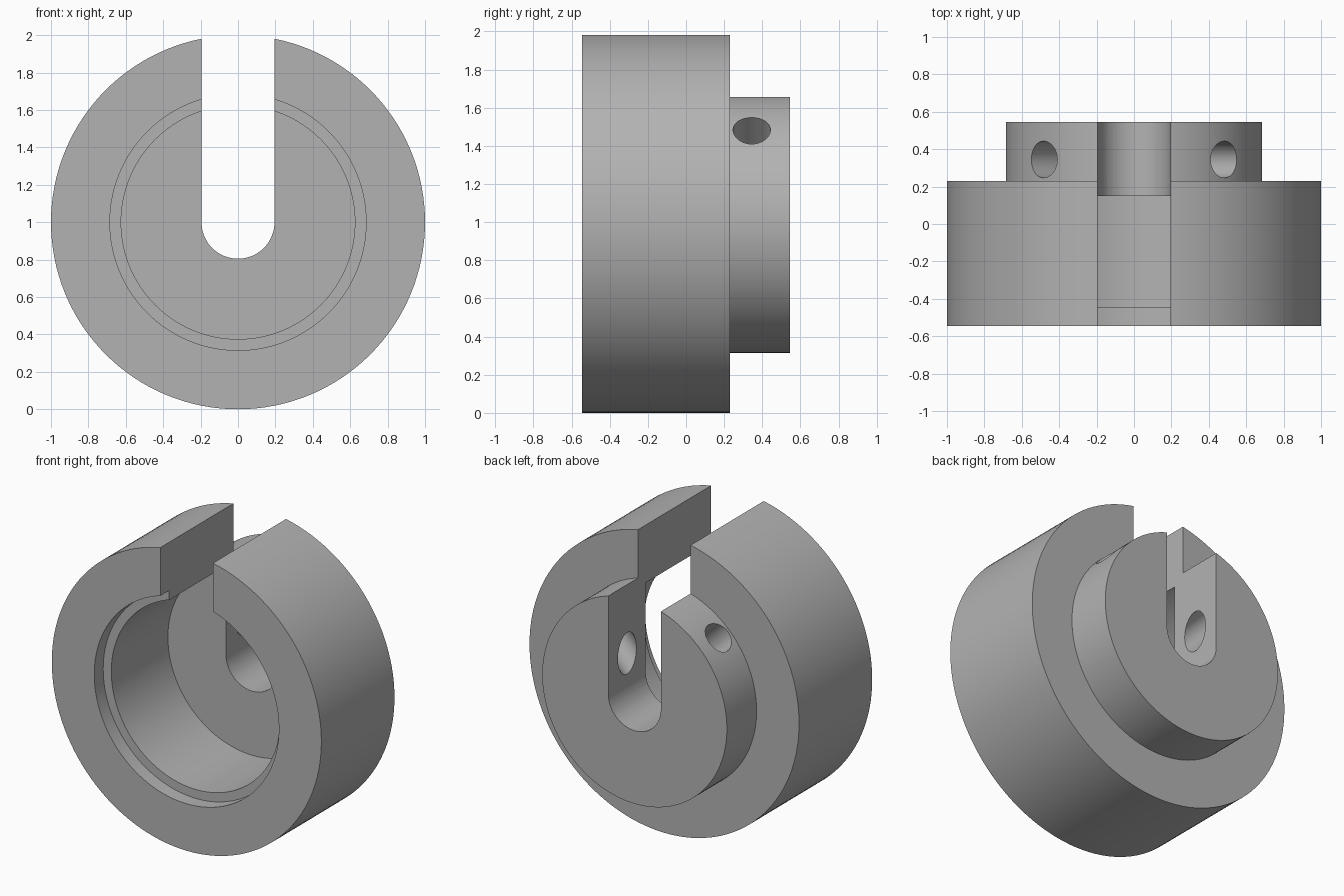
import bpy, bmesh, math
from mathutils import Matrix, Vector

cube = bpy.data.objects.get("Cube")
if cube:
    bpy.data.objects.remove(cube, do_unlink=True)

CENTRE = Vector((0, 0, 1))
SLOT = 0.195

grey = bpy.data.materials.new("plain grey")
grey.use_nodes = True
grey.diffuse_color = (0.45, 0.45, 0.45, 1)
grey.node_tree.nodes["Principled BSDF"].inputs["Base Color"].default_value = grey.diffuse_color


def lathe(name, profile, origin, direction, steps):
    """Revolve (radius, distance) points about a line; ends lie on the axis."""
    bm = bmesh.new()
    verts = [bm.verts.new((r, 0, d)) for r, d in profile]
    edges = [bm.edges.new(pair) for pair in zip(verts, verts[1:])]
    bmesh.ops.spin(bm, geom=verts + edges, cent=(0, 0, 0), axis=(0, 0, 1),
                   angle=math.tau, steps=steps, use_duplicate=False)
    bmesh.ops.remove_doubles(bm, verts=bm.verts, dist=1e-5)
    turn = Vector(direction).to_track_quat('Z', 'Y').to_matrix().to_4x4()
    bm.transform(Matrix.Translation(origin) @ turn)
    return finish(name, bm)


def finish(name, bm):
    bmesh.ops.recalc_face_normals(bm, faces=bm.faces)
    mesh = bpy.data.meshes.new(name)
    bm.to_mesh(mesh)
    bm.free()
    mesh.materials.append(grey)
    obj = bpy.data.objects.new(name, mesh)
    bpy.context.collection.objects.link(obj)
    return obj


# Stepped collar: wide ring, narrow hub behind, stepped blind bore in front
collar = lathe("slotted_collar", [
    (0, 0.15), (0.625, 0.15), (0.625, -0.45), (0.685, -0.45), (0.685, -0.545),
    (1, -0.545), (1, 0.23), (0.685, 0.23), (0.685, 0.545), (0, 0.545)],
    CENTRE, (0, 1, 0), 128)

# Round-bottomed slot, open at the top
bm = bmesh.new()
arc = [math.pi + math.pi * i / 32 for i in range(33)]
outline = [(SLOT * math.cos(a), 1 + SLOT * math.sin(a)) for a in arc]
outline += [(SLOT, 2.2), (-SLOT, 2.2)]
face = bm.faces.new([bm.verts.new((x, -0.8, z)) for x, z in outline])
wall = bmesh.ops.extrude_face_region(bm, geom=[face])["geom"]
bmesh.ops.translate(bm, vec=(0, 1.6, 0),
                    verts=[g for g in wall if isinstance(g, bmesh.types.BMVert)])
cutters = [finish("slot_cutter", bm)]

for side, label in ((1, "left"), (-1, "right")):
    # Blind drilled hole with a pointed end in the front face
    cutters.append(lathe(label + "_pin_hole_cutter",
                         [(0, -0.1), (0.07, -0.1), (0.07, 0.3), (0, 0.34)],
                         (side * 0.845, -0.545, 1), (0, 1, 0), 40))
    # Set-screw hole running from the hub rim into the slot
    cutters.append(lathe(label + "_screw_hole_cutter",
                         [(0, 0.08), (0.098, 0.08), (0.098, 0.9), (0, 0.9)],
                         (0, 0.345, 1), (side, 0, 1), 48))

# Cut every opening, then hide the cutters
for cutter in cutters:
    cutter.hide_render = True
    cutter.hide_set(True)
    mod = collar.modifiers.new(cutter.name, 'BOOLEAN')
    mod.operation, mod.solver, mod.object = 'DIFFERENCE', 'EXACT', cutter

bpy.context.view_layer.objects.active = collar
collar.select_set(True)
for mod in list(collar.modifiers):
    bpy.ops.object.modifier_apply(modifier=mod.name)
for cutter in cutters:
    bpy.data.objects.remove(cutter, do_unlink=True)
bpy.ops.object.shade_smooth_by_angle(angle=math.radians(25))
